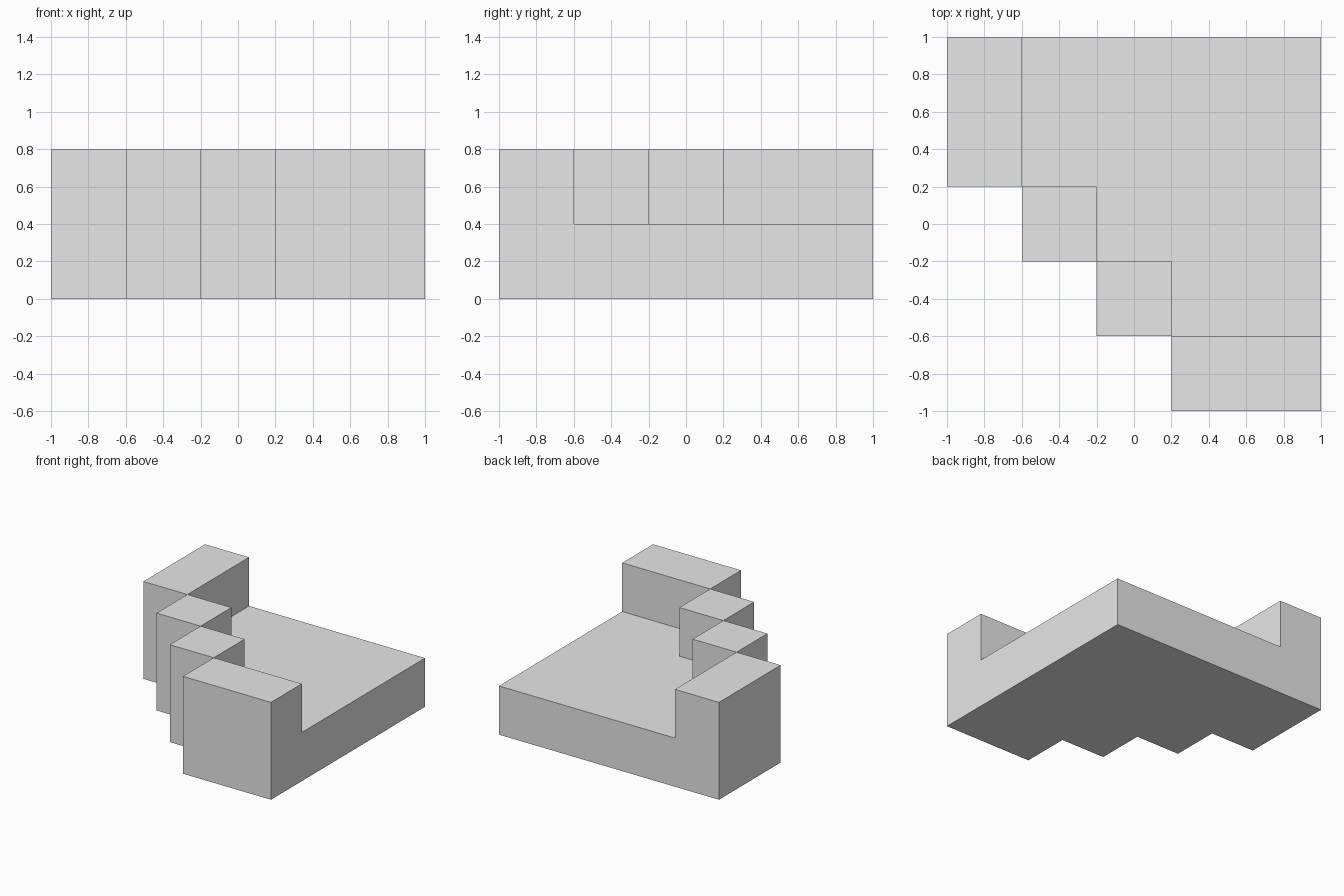
import bpy
import bmesh

cube = bpy.data.objects.get("Cube")
if cube:
    bpy.data.objects.remove(cube)

FLOOR_HEIGHT = 0.4
WALL_HEIGHT = 0.8

grey = bpy.data.materials.new("plain grey")
grey.use_nodes = True
colour = (0.8, 0.8, 0.8, 1)
grey.diffuse_color = colour
grey.node_tree.nodes["Principled BSDF"].inputs["Base Color"].default_value = colour


def rectangle(x0, x1, y0, y1):
    return [(x0, y0), (x1, y0), (x1, y1), (x0, y1)]


# Plan: four wall blocks stepping diagonally around one floor
walls = [
    rectangle(-1, -0.6, 0.2, 1),
    rectangle(-0.6, -0.2, -0.2, 0.2),
    rectangle(-0.2, 0.2, -0.6, -0.2),
    rectangle(0.2, 1, -1, -0.6),
]
floor = [(-0.6, 1), (-0.6, 0.2), (-0.2, 0.2), (-0.2, -0.2),
         (0.2, -0.2), (0.2, -0.6), (1, -0.6), (1, 1)]

bm = bmesh.new()
corners = {}


def plan_face(points):
    for p in points:
        if p not in corners:
            corners[p] = bm.verts.new((*p, 0))
    return bm.faces.new([corners[p] for p in points])


def raise_faces(faces, height):
    result = bmesh.ops.extrude_face_region(bm, geom=faces)["geom"]
    verts = [g for g in result if isinstance(g, bmesh.types.BMVert)]
    bmesh.ops.translate(bm, verts=verts, vec=(0, 0, height))
    return [g for g in result if isinstance(g, bmesh.types.BMFace)]


# Raise the whole plan to floor level, then each wall block on its own
plan = [plan_face(points) for points in walls + [floor]]
tops = raise_faces(plan, FLOOR_HEIGHT)
for face in [f for f in tops if len(f.verts) == 4]:
    raise_faces([face], WALL_HEIGHT - FLOOR_HEIGHT)

# Merge flat neighbours into single faces
bmesh.ops.recalc_face_normals(bm, faces=bm.faces[:])
bmesh.ops.dissolve_limit(bm, angle_limit=0.01, verts=bm.verts[:], edges=bm.edges[:])
bmesh.ops.recalc_face_normals(bm, faces=bm.faces[:])

mesh = bpy.data.meshes.new("stepped_corner_block")
bm.to_mesh(mesh)
bm.free()
mesh.materials.append(grey)
block = bpy.data.objects.new("stepped_corner_block", mesh)
bpy.context.collection.objects.link(block)
